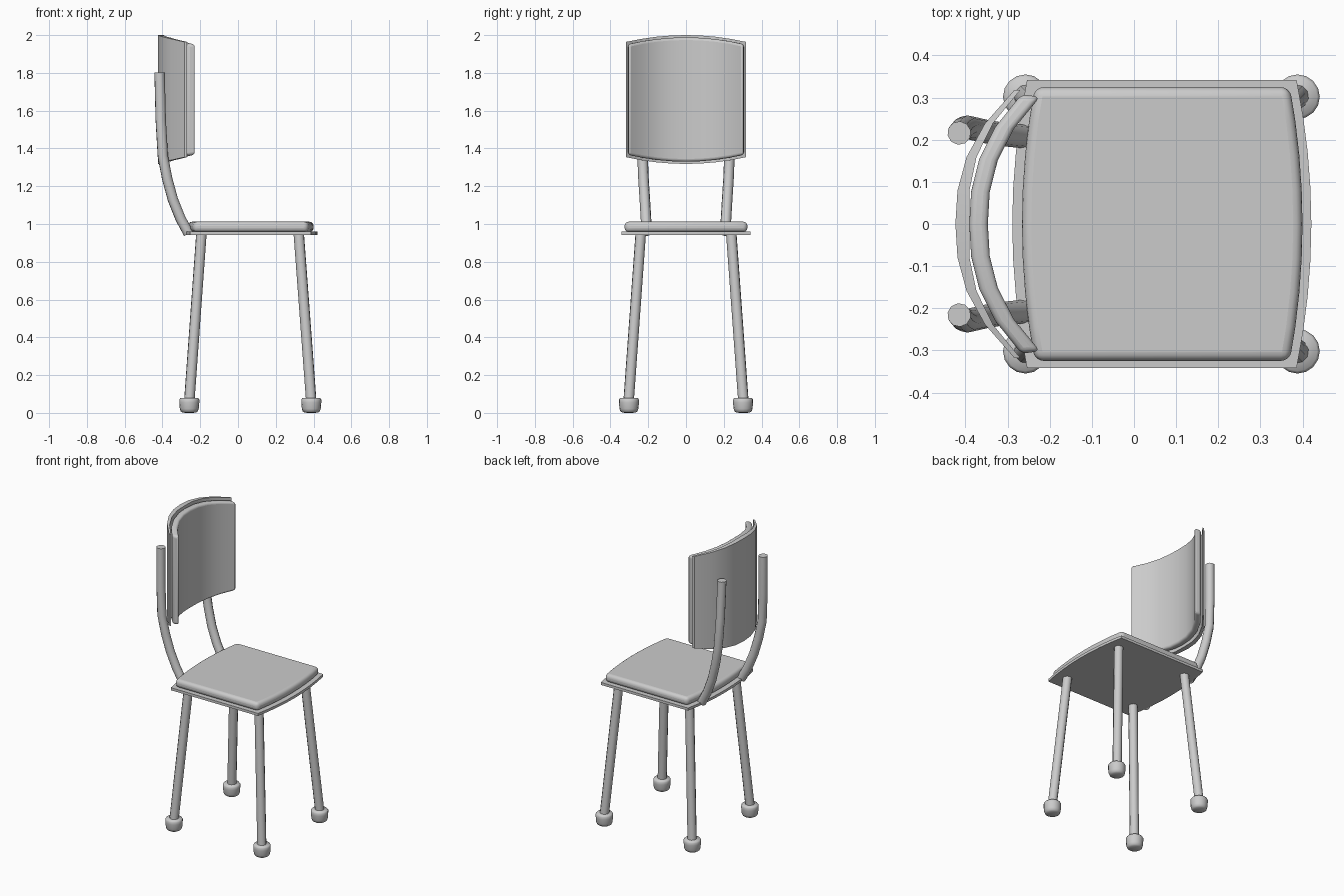
import bpy
import bmesh
import math
from mathutils import Vector

cube = bpy.data.objects.get("Cube")
if cube:
    bpy.data.objects.remove(cube)

GREY = (0.6, 0.6, 0.6, 1)
grey = bpy.data.materials.new("plain grey")
grey.use_nodes = True
grey.diffuse_color = GREY
grey.node_tree.nodes["Principled BSDF"].inputs["Base Color"].default_value = GREY


def finish(obj, angle=40):
    obj.data.materials.clear()
    obj.data.materials.append(grey)
    bpy.ops.object.select_all(action="DESELECT")
    obj.select_set(True)
    bpy.context.view_layer.objects.active = obj
    bpy.ops.object.shade_smooth_by_angle(angle=math.radians(angle))


def add_mesh(name, bm):
    bmesh.ops.recalc_face_normals(bm, faces=bm.faces)
    mesh = bpy.data.meshes.new(name)
    bm.to_mesh(mesh)
    bm.free()
    obj = bpy.data.objects.new(name, mesh)
    bpy.context.collection.objects.link(obj)
    return obj


def slab(name, place, half_width, half_length, bow, bevel=0, steps=8):
    """Closed panel with two bowed ends; place(u, v, side) maps it into space."""
    bm = bmesh.new()
    rings = []
    for i in range(steps + 1):
        s = 2 * i / steps - 1
        v = half_length + bow * (1 - s * s)
        corners = ((-v, 0), (v, 0), (v, 1), (-v, 1))
        rings.append([bm.verts.new(place(s * half_width, a, side)) for a, side in corners])
    for a, b in zip(rings, rings[1:]):
        for k in range(4):
            n = (k + 1) % 4
            bm.faces.new((a[k], a[n], b[n], b[k]))
    bm.faces.new(rings[0])
    bm.faces.new(rings[-1])
    obj = add_mesh(name, bm)
    if bevel:
        mod = obj.modifiers.new("soft edges", "BEVEL")
        mod.width = bevel
        mod.segments = 4
        mod.limit_method = "ANGLE"
        mod.angle_limit = math.radians(50)
    finish(obj)


def tube(name, points, radius):
    """Round bar swept along a path."""
    curve = bpy.data.curves.new(name, "CURVE")
    curve.dimensions = "3D"
    curve.bevel_depth = radius
    curve.bevel_resolution = 3
    curve.use_fill_caps = True
    spline = curve.splines.new("POLY")
    spline.points.add(len(points) - 1)
    for p, co in zip(spline.points, points):
        p.co = (*co, 1)
    obj = bpy.data.objects.new(name, curve)
    bpy.context.collection.objects.link(obj)
    bpy.ops.object.select_all(action="DESELECT")
    obj.select_set(True)
    bpy.context.view_layer.objects.active = obj
    bpy.ops.object.convert(target="MESH")
    finish(bpy.context.object, 50)


def lathe(name, profile, centre, sides=16):
    """Spin a radius/height profile around a vertical axis."""
    bm = bmesh.new()
    verts = [bm.verts.new((r, 0, z)) for r, z in profile]
    edges = [bm.edges.new(pair) for pair in zip(verts, verts[1:])]
    bmesh.ops.spin(bm, geom=verts + edges, cent=(0, 0, 0), axis=(0, 0, 1),
                   angle=math.tau, steps=sides, use_duplicate=False)
    bmesh.ops.remove_doubles(bm, verts=bm.verts, dist=0.0005)
    obj = add_mesh(name, bm)
    obj.location = centre
    finish(obj, 60)


# Seat: thin board with a padded cushion on it
slab("seat_board", lambda u, v, k: (0.066 + v, u, 0.942 + 0.017 * k), 0.342, 0.32, 0.035)
slab("seat_cushion", lambda u, v, k: (0.067 + v, u, 0.958 + 0.054 * k), 0.325, 0.303, 0.03, 0.022)


# Backrest: curved board tapering to its sides, and a curved pad before it
def back_board(u, v, k):
    s = abs(u) / 0.318
    return (-0.424 + 0.14 * s ** 2.4 + k * (0.033 - 0.019 * s), u, 1.659 + v)


def back_pad(u, v, k):
    s = abs(u) / 0.308
    return (-0.391 + 0.124 * s ** 2.4 + k * 0.044, u * (1 - 0.02 * k), 1.659 + v)


slab("backrest_board", back_board, 0.318, 0.305, 0.036)
slab("backrest_cushion", back_pad, 0.308, 0.293, 0.036, 0.014)

# Bent back posts
POST = ((-0.262, 0.208, 0.95), (-0.305, 0.212, 1.03), (-0.345, 0.218, 1.13),
        (-0.375, 0.225, 1.24), (-0.398, 0.23, 1.36), (-0.409, 0.224, 1.55),
        (-0.415, 0.216, 1.79), (-0.415, 0.216, 1.802))
FOOT = ((0, 0), (0.034, 0.001), (0.045, 0.008), (0.05, 0.022), (0.053, 0.055),
        (0.053, 0.07), (0.047, 0.079), (0, 0.081))

for side, y in (("left", 1), ("right", -1)):
    tube(f"{side}_back_post", [(p[0], p[1] * y, p[2]) for p in POST], 0.028)
    # Splayed legs with rounded rubber feet
    for end, top_x, low_x in (("front", 0.322, 0.388), ("back", -0.194, -0.258)):
        tube(f"{side}_{end}_leg",
             (Vector((low_x, 0.304 * y, 0.06)), Vector((top_x, 0.24 * y, 0.945))), 0.028)
        lathe(f"{side}_{end}_foot", FOOT, (low_x, 0.302 * y, 0))
